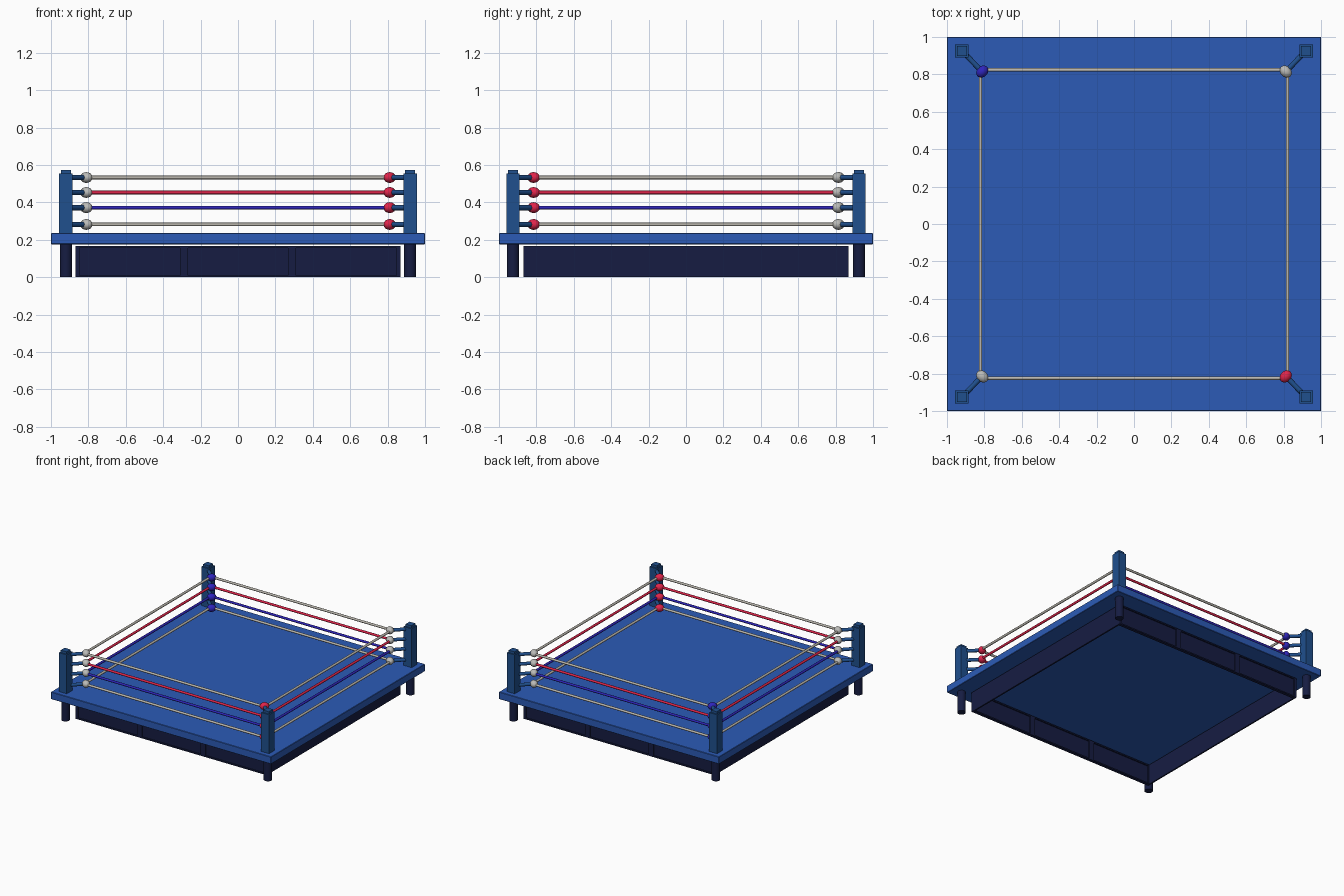
import bpy, math
from mathutils import Vector

if "Cube" in bpy.data.objects:
    bpy.data.objects.remove(bpy.data.objects["Cube"])


def material(name, rgb):
    m = bpy.data.materials.new(name)
    m.diffuse_color = (*rgb, 1)
    m.use_nodes = True
    m.node_tree.nodes["Principled BSDF"].inputs["Base Color"].default_value = m.diffuse_color
    return m


CANVAS = material("canvas_blue", (0.025, 0.105, 0.47))
STEEL = material("post_blue", (0.014, 0.08, 0.27))
DARK = material("dark_navy", (0.008, 0.012, 0.055))
CREAM = material("cream", (0.5, 0.48, 0.43))
RED = material("red", (0.75, 0.018, 0.07))
BLUE = material("deep_blue", (0.028, 0.018, 0.5))
WHITE = material("pad_white", (0.5, 0.5, 0.48))


def finish(name, mat):
    o = bpy.context.object
    o.name = name
    o.data.materials.append(mat)
    return o


def box(name, lo, hi, mat, bevel=0):
    lo, hi = Vector(lo), Vector(hi)
    bpy.ops.mesh.primitive_cube_add(size=1, location=(lo + hi) / 2)
    o = bpy.context.object
    o.scale = hi - lo
    bpy.ops.object.transform_apply(location=False, rotation=False, scale=True)
    if bevel:
        b = o.modifiers.new("bevel", "BEVEL")
        b.width, b.segments = bevel, 1
    return finish(name, mat)


def rod(name, a, b, r, mat, sides=10):
    a, b = Vector(a), Vector(b)
    bpy.ops.mesh.primitive_cylinder_add(vertices=sides, radius=r, depth=(b - a).length,
                                        location=(a + b) / 2)
    o = bpy.context.object
    o.rotation_euler = (b - a).to_track_quat("Z", "Y").to_euler()
    bpy.ops.object.shade_smooth_by_angle(angle=math.radians(50))
    return finish(name, mat)


# Ring floor
box("ring_floor", (-1, -1, 0.176), (1, 1, 0.236), CANVAS, 0.003)

# Plain side skirts, hollow underneath
S, T, TOP = 0.868, 0.012, 0.167
for s, side in ((-1, "left"), (1, "right")):
    xs = sorted((s * S, s * (S - T)))
    box(f"{side}_skirt", (xs[0], -S, 0), (xs[1], S, TOP), DARK)

# Front and back skirts: three panels set back inside a frame
W = S - T
for s, side in ((-1, "front"), (1, "back")):
    y0, y1 = sorted((s * S, s * (S - 0.026)))
    for z0, z1 in ((0, 0.01), (TOP - 0.01, TOP)):
        box(f"{side}_skirt_rail", (-W, y0, z0), (W, y1, z1), DARK)
    for x, h in ((-0.853, 0.005), (-0.289, 0.022), (0.289, 0.022), (0.853, 0.005)):
        box(f"{side}_skirt_stile", (x - h, y0, 0.01), (x + h, y1, TOP - 0.01), DARK)
    p0, p1 = sorted((s * (S - 0.01), s * (S - 0.016)))
    box(f"{side}_skirt_panel", (-W, p0, 0.005), (W, p1, TOP - 0.005), DARK)

# Corners: leg, post, cap, turnbuckles and pads
LEVELS = ((0.282, CREAM), (0.372, BLUE), (0.453, RED), (0.533, CREAM))
RX, RY = 0.821, 0.824
corners = (("front_left", -1, -1, WHITE), ("front_right", 1, -1, RED),
           ("back_right", 1, 1, WHITE), ("back_left", -1, 1, BLUE))
for name, sx, sy, pad in corners:
    x, y = sx * 0.920, sy * 0.925
    rod(f"{name}_leg", (x, y, 0), (x, y, 0.18), 0.032, DARK, 16)
    box(f"{name}_post", (x - 0.036, y - 0.036, 0.23), (x + 0.036, y + 0.036, 0.555), STEEL)
    box(f"{name}_post_cap", (x - 0.026, y - 0.026, 0.55), (x + 0.026, y + 0.026, 0.574), STEEL)
    for z, _ in LEVELS:
        rod(f"{name}_turnbuckle", (x - sx * 0.02, y - sy * 0.02, z),
            (sx * RX, sy * RY, z), 0.014, STEEL, 8)
        bpy.ops.mesh.primitive_uv_sphere_add(segments=10, ring_count=8, radius=1,
                                             location=(sx * 0.811, sy * 0.815, z))
        o = finish(f"{name}_pad", pad)
        o.scale = (0.03, 0.037, 0.029)
        o.rotation_euler.z = math.atan2(sy, sx)
        bpy.ops.object.shade_smooth_by_angle(angle=math.radians(50))

# Four ropes on each side
for z, mat in LEVELS:
    for i, (name, sx, sy, _) in enumerate(corners):
        _, tx, ty, _ = corners[(i + 1) % 4]
        rod(f"rope_from_{name}", (sx * RX, sy * RY, z), (tx * RX, ty * RY, z), 0.0095, mat)
